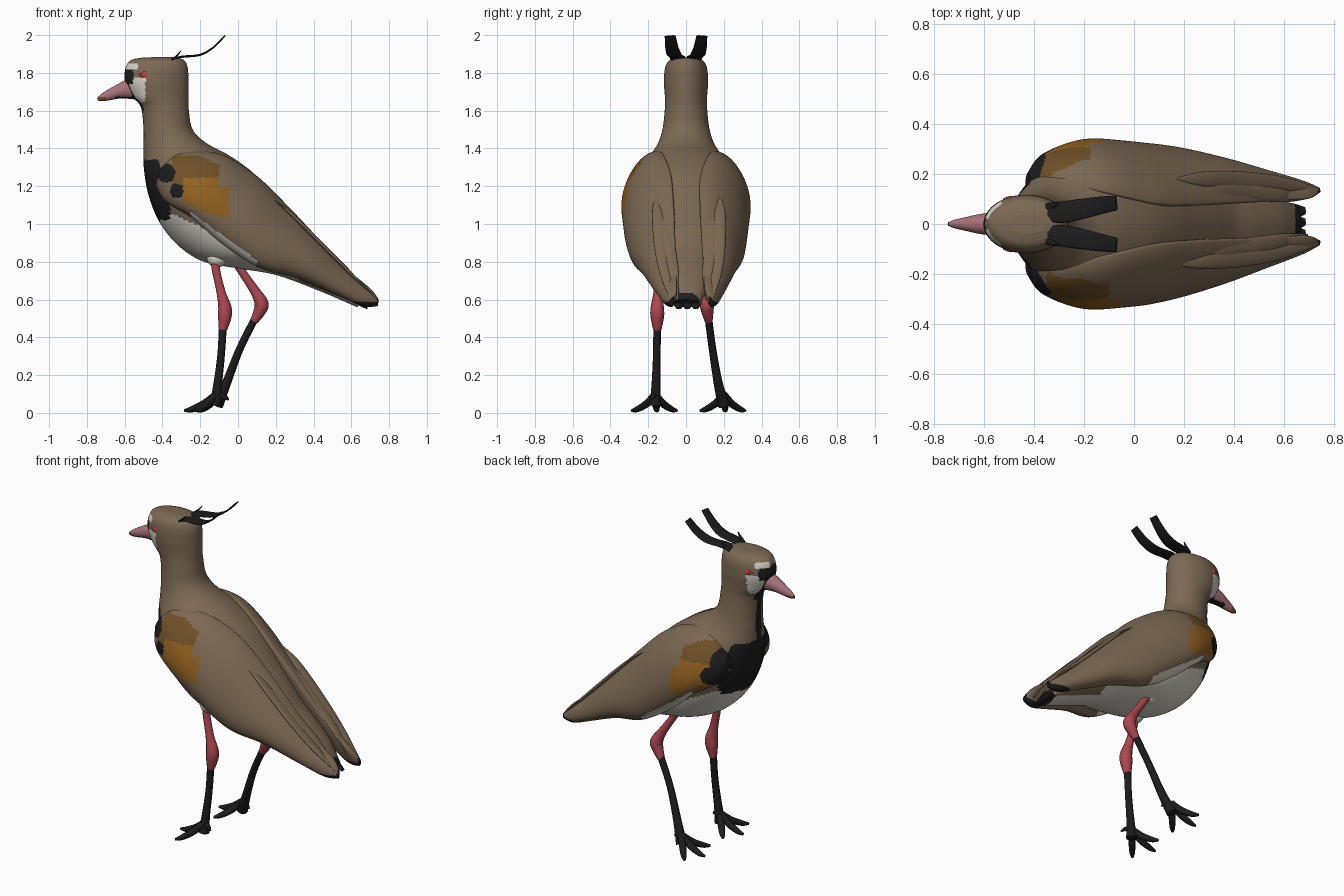
import bpy, bmesh, math
from mathutils import Vector as V

if "Cube" in bpy.data.objects:
    bpy.data.objects.remove(bpy.data.objects["Cube"])

# Palette
PALETTE = {
    "brown": (0.20, 0.14, 0.088), "white": (0.69, 0.65, 0.58), "black": (0.012, 0.012, 0.012),
    "orange": (0.29, 0.12, 0.015), "ochre": (0.16, 0.08, 0.02), "leg_red": (0.42, 0.065, 0.08),
    "beak_pink": (0.40, 0.175, 0.195), "eye_red": (0.55, 0.045, 0.075),
}
NAMES = list(PALETTE)
MATS = []
for label, rgb in PALETTE.items():
    m = bpy.data.materials.new(label)
    m.use_nodes = True
    m.diffuse_color = (*rgb, 1)
    bsdf = m.node_tree.nodes["Principled BSDF"]
    bsdf.inputs["Base Color"].default_value = (*rgb, 1)
    bsdf.inputs["Roughness"].default_value = 0.8
    MATS.append(m)


def finish(name, bm, rule):
    """Colour faces by a rule (colour name or function) and make the object."""
    bmesh.ops.recalc_face_normals(bm, faces=bm.faces)
    used = []
    for f in bm.faces:
        f.smooth = len(f.verts) < 5
        key = rule(f.calc_center_median()) if callable(rule) else rule
        if key not in used:
            used.append(key)
        f.material_index = used.index(key)
    mesh = bpy.data.meshes.new(name)
    bm.to_mesh(mesh)
    bm.free()
    for key in used:
        mesh.materials.append(MATS[NAMES.index(key)])
    bpy.context.collection.objects.link(bpy.data.objects.new(name, mesh))


def smooth_stations(st, steps):
    """Catmull-Rom interpolation of tuples."""
    out = []
    for i in range(len(st) - 1):
        a, b, c, d = st[max(i - 1, 0)], st[i], st[i + 1], st[min(i + 2, len(st) - 1)]
        for k in range(steps):
            t = k / steps
            out.append([q + 0.5 * t * (r - p + t * (2 * p - 5 * q + 4 * r - s + t * (3 * (q - r) + s - p)))
                        for p, q, r, s in zip(a, b, c, d)])
    return out + [list(st[-1])]


def oval(centre, a, b, n):
    return [centre + a * math.cos(2 * math.pi * k / n) + b * math.sin(2 * math.pi * k / n) for k in range(n)]


def loft(name, rings, rule):
    bm = bmesh.new()
    rows = [[bm.verts.new(p) for p in ring] for ring in rings]
    n = len(rows[0])
    for r, s in zip(rows, rows[1:]):
        for k in range(n):
            bm.faces.new((r[k], r[(k + 1) % n], s[(k + 1) % n], s[k]))
    bm.faces.new(rows[0])
    bm.faces.new(rows[-1])
    finish(name, bm, rule)


def profile_loft(name, stations, rule, steps, n):
    """Stations: lower x, z, upper x, z, half width."""
    rings = []
    for lx, lz, ux, uz, w in smooth_stations(stations, steps):
        lo, up = V((lx, 0, lz)), V((ux, 0, uz))
        rings.append(oval((lo + up) / 2, (up - lo) / 2, V((0, w, 0)), n))
    loft(name, rings, rule)


def tube(name, stations, rule, flat=1.0, steps=5, n=12):
    """Stations: x, y, z, radius; flat squashes the section."""
    st = smooth_stations(stations, steps)
    rings = []
    for i, s in enumerate(st):
        t = (V(st[min(i + 1, len(st) - 1)][:3]) - V(st[max(i - 1, 0)][:3])).normalized()
        up = V((0, 1, 0)).cross(t).normalized()
        rings.append(oval(V(s[:3]), t.cross(up) * s[3], up * s[3] * flat, n))
    loft(name, rings, rule)


def ball(name, loc, size, rule):
    bm = bmesh.new()
    bmesh.ops.create_uvsphere(bm, u_segments=20, v_segments=12, radius=1)
    for v in bm.verts:
        v.co = V(loc) + V([c * s for c, s in zip(v.co, size)])
    finish(name, bm, rule)


# Head, neck and torso
def body_colour(c):
    x, y, z = c.x, abs(c.y), c.z
    if x > 0.645:
        return "black"
    if z > 1.6:
        if x < -0.53 and 1.818 < z < 1.85 and y > 0.02:
            return "white"
        if x < -0.555 and 1.74 < z <= 1.825:
            return "black"
        if x < -0.49 and z < 1.775:
            return "black" if y < 0.05 else ("white" if z > 1.645 else "brown")
        return "brown"
    if z > 1.34:
        return "black" if x < -0.42 and y < 0.026 else "brown"
    if x < -0.36 - 0.24 * max(z - 1.08, 0) and z > 1.01 + 0.1 * y:
        return "black"
    if x > 0.32 and y > 0.075:
        return "brown"
    return "white" if z < 1.06 - 0.46 * (x + 0.36) else "brown"


profile_loft("body", [
    (-.50, 1.882, -.35, 1.885, .04), (-.565, 1.868, -.29, 1.87, .085), (-.594, 1.83, -.267, 1.83, .11),
    (-.60, 1.76, -.262, 1.75, .117), (-.565, 1.68, -.262, 1.67, .112), (-.515, 1.62, -.26, 1.60, .112),
    (-.50, 1.5, -.24, 1.5, .125), (-.50, 1.4, -.17, 1.43, .155), (-.497, 1.28, -.05, 1.365, .22),
    (-.47, 1.14, .07, 1.28, .28), (-.41, 1.0, .17, 1.18, .29), (-.31, .88, .25, 1.08, .28),
    (-.18, .80, .33, .98, .26), (0, .765, .41, .88, .22), (.2, .73, .5, .80, .17),
    (.42, .65, .6, .70, .13), (.63, .56, .67, .60, .07)], body_colour, 14, 96)


# Beak and eyes
def beak_colour(c):
    if c.z < 1.672 and c.x < -0.70:
        return "ochre"
    return "black" if c.z < 1.674 and c.x > -0.65 else "beak_pink"


profile_loft("beak", [
    (-.55, 1.66, -.57, 1.775, .046), (-.62, 1.665, -.61, 1.755, .04), (-.68, 1.655, -.67, 1.722, .027),
    (-.72, 1.65, -.715, 1.695, .017), (-.745, 1.655, -.742, 1.672, .007)], beak_colour, 8, 32)
for side, s in (("right", -1), ("left", 1)):
    ball(side + "_eye", (-.493, s * .104, 1.79), (.02, .008, .018), "eye_red")
    ball(side + "_eyelid", (-.513, s * .098, 1.792), (.011, .008, .007), "eye_red")


# Folded wings
def wing_colour(c):
    left = c.y > 0
    x, z = c.x + (0.075 if left else 0), c.z
    if c.x > 0.735 or (c.x > 0.6 and z < 0.588):
        return "black"
    # black shoulder spots, larger and further forward on the left
    spot_x, grow = (c.x + 0.045, 0.022) if left else (c.x, 0)
    if math.hypot(spot_x + 0.38, z - 1.27) < 0.05 + grow or math.hypot(spot_x + 0.325, z - 1.175) < 0.037 + grow:
        return "black"
    if abs(c.y) > 0.19:
        if -0.29 < x < -0.05 and 1.04 + 0.4 * max(-0.11 - x, 0) < z < 1.245 and not (x > -.1 and z > 1.19):
            return "orange"
        if -0.35 < x < -0.1 and 1.2 < z < 1.36 - 0.5 * max(x + 0.2, 0):
            return "ochre"
    if c.x < 0.1 and z < 1.025 - 0.72 * (c.x + 0.2) and c.x > -0.25:
        return "white"
    return "brown"


WING = [  # lower x, y, z, upper x, y, z, outermost y
    (-.435, .15, 1.21, -.41, .14, 1.30, .205), (-.385, .21, 1.12, -.31, .16, 1.375, .28),
    (-.24, .26, 1.03, -.11, .13, 1.375, .323), (-.08, .23, .89, .08, .09, 1.27, .318),
    (.12, .22, .765, .24, .08, 1.12, .29), (.32, .18, .71, .42, .08, .93, .245),
    (.52, .14, .625, .58, .08, .76, .188), (.66, .11, .565, .70, .08, .66, .145),
    (.74, .10, .565, .745, .10, .60, .115)]
SIDES = 88
for side, s in (("right", -1), ("left", 1)):
    rings = []
    for lx, ly, lz, ux, uy, uz, out in smooth_stations(WING, 16):
        shift = 0.03 * max(lx, 0) / 0.74
        lo, up = V((lx, s * ly + shift, lz)), V((ux, s * uy + shift, uz))
        bulge = V((0, s * (out - (ly + uy) / 2), 0))
        ring = oval((lo + up) / 2, (up - lo) / 2, bulge, SIDES)
        # flatten the inner half against the torso
        for k in range(SIDES // 2 + 1, SIDES):
            ring[k] -= bulge * math.sin(2 * math.pi * k / SIDES) * 0.7
        rings.append(ring)
    loft(side + "_wing", rings, wing_colour)

    # Long flight feathers lying over the back edge of each wing
    for i in range(2):
        d = 0.045 * i
        tube(f"{side}_flight_feather_{i + 1}", [
            (.17 + d, s * (.17 - d) + .01, 1.145 - d, .005), (.28 + d, s * (.165 - d) + .015, 1.055 - d, .03),
            (.45, s * (.155 - d) + .02, .885, .034), (.60, s * (.135 - d) + .025, .735, .028),
            (.74 - d, s * (.105 - .6 * d) + .03, .60, .008)], "brown", 0.3, 6, 16)

# Tail feathers
for i in range(3):
    y = 0.045 * (i - 1)
    tube(f"tail_feather_{i + 1}", [
        (.40, y * .6, .72, .03), (.55, y, .64, .04), (.63, y + .005, .585, .034), (.685, y + .008, .553, .014)],
        lambda c: "black" if c.x > .64 else "brown", 0.3)

# Crest plumes
for side, s in (("right", -1), ("left", 1)):
    tube(side + "_crest_plume", [
        (-.345, s * .05, 1.876, .036), (-.29, s * .047, 1.886, .043), (-.2, s * .062, 1.896, .04),
        (-.13, s * .075, 1.935, .035), (-.07, s * .084, 1.996, .029)], "black", 0.14)
    tube(side + "_crest_tuft", [
        (-.35, s * .07, 1.87, .012), (-.325, s * .075, 1.89, .011), (-.30, s * .08, 1.918, .004)], "black", 0.4)

# Legs: thigh, red upper leg with knee, dark shank
LEGS = {
    "right": ([(-.11, -.14, .86, .03), (-.12, -.14, .78, .022), (-.09, -.148, .64, .024), (-.07, -.152, .56, .035),
               (-.07, -.152, .51, .036), (-.08, -.152, .44, .022)],
              [(-.08, -.152, .46, .021), (-.09, -.155, .3, .02), (-.11, -.16, .13, .024), (-.12, -.163, .04, .032)]),
    "left": ([(-.03, .1, .84, .03), (.02, .1, .75, .022), (.09, .105, .645, .026), (.124, .11, .58, .037),
              (.115, .113, .54, .033), (.085, .12, .485, .021)],
             [(.09, .119, .50, .02), (.01, .14, .34, .02), (-.06, .17, .16, .024), (-.11, .2, .04, .032)])}
for side, (upper, lower) in LEGS.items():
    hx, hy = upper[0][0], upper[0][1]
    ball(side + "_thigh", (hx, hy * .9, .82), (.055, .05, .05), "white")
    tube(side + "_upper_leg", upper, "leg_red")
    tube(side + "_shank", lower, "black")
    ax, ay = lower[-1][0], lower[-1][1]
    # Three front toes and a small hind toe
    for i, (dx, dy) in enumerate(((-.11, -.125), (-.165, .01), (-.10, .115))):
        tube(f"{side}_toe_{i + 1}", [
            (ax + .005, ay, .10, .018), (ax + dx * .35, ay + dy * .35, .05, .02),
            (ax + dx * .75, ay + dy * .75, .02, .016), (ax + dx, ay + dy, .012, .007)], "black")
    tube(side + "_hind_toe", [
        (ax, ay, .09, .016), (ax + .035, ay - .01, .09, .013), (ax + .06, ay - .02, .07, .005)], "black")
